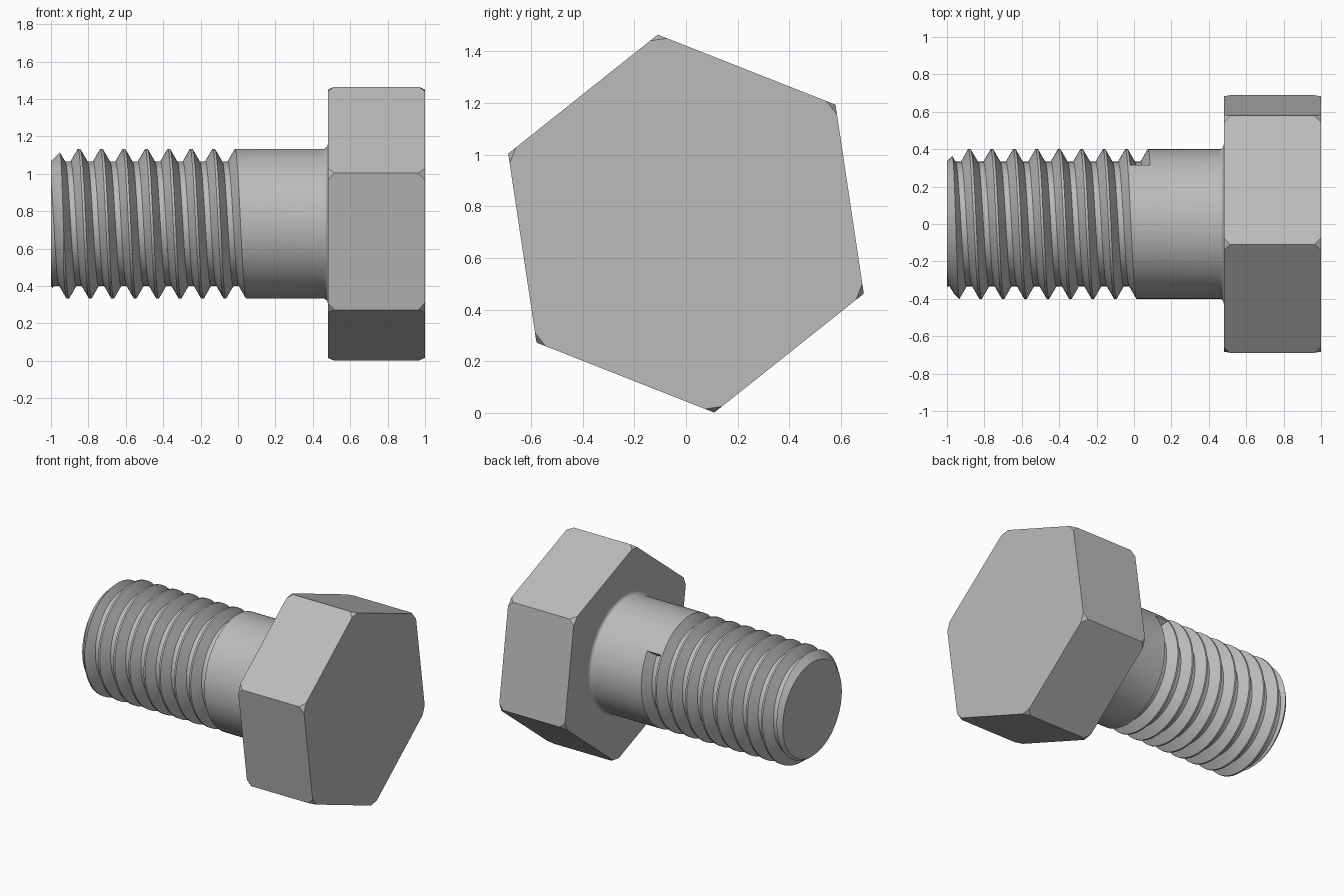
import bpy, bmesh
from math import sin, cos, pi, radians
from mathutils import Vector

cube = bpy.data.objects.get("Cube")
if cube:
    bpy.data.objects.remove(cube)

AXIS_Z = 0.733
PITCH = 0.12
SHANK_R, ROOT_R = 0.4, 0.333
SEGMENTS = 96

steel = bpy.data.materials.new("steel grey")
steel.use_nodes = True
GREY = (0.5, 0.5, 0.5, 1)
steel.diffuse_color = GREY
steel.node_tree.nodes["Principled BSDF"].inputs["Base Color"].default_value = GREY


def around(x, r, angle):
    """Point at radius r and angle about the bolt's long axis."""
    return Vector((x, r * cos(angle), AXIS_Z + r * sin(angle)))


def make_object(name, bm):
    bmesh.ops.recalc_face_normals(bm, faces=bm.faces)
    mesh = bpy.data.meshes.new(name)
    bm.to_mesh(mesh)
    bm.free()
    mesh.materials.append(steel)
    obj = bpy.data.objects.new(name, mesh)
    bpy.context.collection.objects.link(obj)
    return obj


def loft(name, rings):
    """Skin a row of closed rings and cap both ends."""
    bm = bmesh.new()
    rows = [[bm.verts.new(p) for p in ring] for ring in rings]
    n = len(rows[0])
    for a, b in zip(rows, rows[1:]):
        for i in range(n):
            j = (i + 1) % n
            bm.faces.new((a[i], a[j], b[j], b[i]))
    bm.faces.new(rows[0])
    bm.faces.new(rows[-1])
    return make_object(name, bm)


# Hexagonal head with every corner clipped at both ends
corners = [Vector((0, 0.74 * cos(a), 0.74 * sin(a)))
           for a in (radians(98.5 + 60 * i) for i in range(6))]
bm = bmesh.new()
for i, corner in enumerate(corners):
    for end_x, inner_x in ((0.48, 0.515), (1.0, 0.965)):
        bm.verts.new(corner + Vector((inner_x, 0, AXIS_Z)))
        for other in (corners[i - 1], corners[(i + 1) % 6]):
            bm.verts.new(corner.lerp(other, 0.052) + Vector((end_x, 0, AXIS_Z)))
bmesh.ops.convex_hull(bm, input=bm.verts)
bmesh.ops.dissolve_limit(bm, angle_limit=radians(1), verts=bm.verts, edges=bm.edges)
make_object("hex_head", bm)

# Shank with a chamfered tip and a small fillet under the head
profile = [(-1, 0.335), (-0.934, SHANK_R)]
for i in range(7):
    a = i * pi / 12
    profile.append((0.455 + 0.025 * sin(a), SHANK_R + 0.025 * (1 - cos(a))))
profile.append((0.5, 0.425))
shank = loft("threaded_shank", [
    [around(x, r, 2 * pi * i / SEGMENTS) for i in range(SEGMENTS)] for x, r in profile])

# Helical groove that stops abruptly at the end of the thread
groove = [(-0.015, ROOT_R), (0.015, ROOT_R), (0.0582, 0.408), (-0.0582, 0.408)]
end_angle = 2 * pi + radians(38)
turns = 10
rings = []
for s in range(turns * SEGMENTS + 1):
    a = end_angle - 2 * pi * (turns - s / SEGMENTS)
    centre = -0.07 + PITCH * (a - pi / 2) / (2 * pi)
    rings.append([around(centre + dx, r, a) for dx, r in groove])
cutter = loft("thread_cutter", rings)
cutter.hide_render = True

cut = shank.modifiers.new("thread", 'BOOLEAN')
cut.operation = 'DIFFERENCE'
cut.solver = 'EXACT'
cut.object = cutter
bpy.ops.object.select_all(action='DESELECT')
bpy.context.view_layer.objects.active = shank
shank.select_set(True)
bpy.ops.object.modifier_apply(modifier=cut.name)
bpy.data.objects.remove(cutter)
bpy.ops.object.shade_smooth_by_angle(angle=radians(30))
